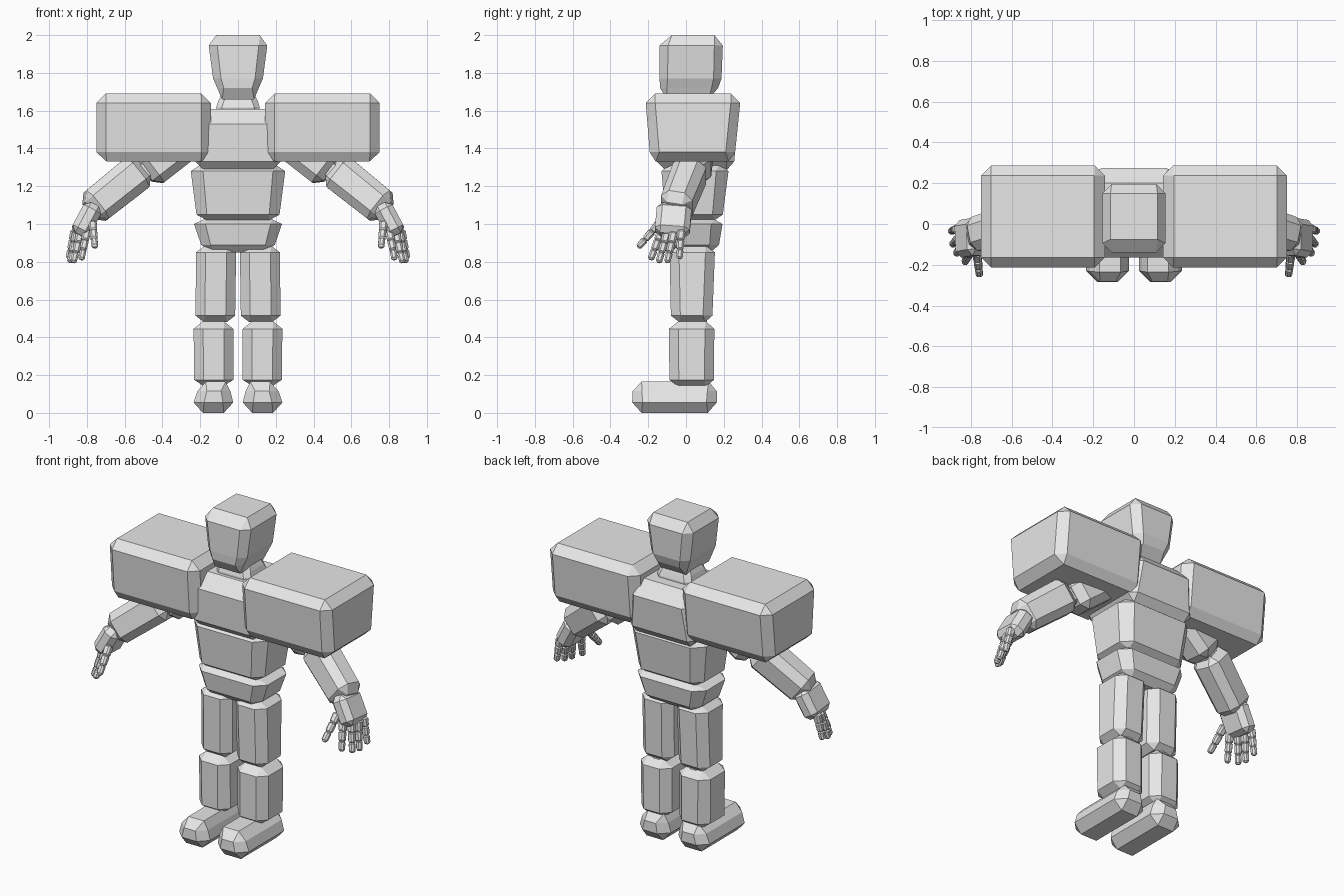
import bpy, bmesh
from mathutils import Matrix, Vector

grey = bpy.data.materials.new("plain grey")
grey.diffuse_color = (0.8, 0.8, 0.8, 1)


def loft(name, rings, matrix=Matrix()):
    """Stack of rectangles with cut corners: (z, x0, x1, y0, y1, corner cut)."""
    bm = bmesh.new()
    loops = []
    for z, x0, x1, y0, y1, c in rings:
        pts = [(x0 + c, y0), (x1 - c, y0), (x1, y0 + c), (x1, y1 - c),
               (x1 - c, y1), (x0 + c, y1), (x0, y1 - c), (x0, y0 + c)]
        loops.append([bm.verts.new((x, y, z)) for x, y in pts])
    for a, b in zip(loops, loops[1:]):
        for i in range(8):
            j = (i + 1) % 8
            bm.faces.new((a[i], a[j], b[j], b[i]))
    bm.faces.new(loops[0][::-1])
    bm.faces.new(loops[-1])
    bmesh.ops.remove_doubles(bm, verts=bm.verts, dist=0.0005)
    bm.transform(matrix)
    bmesh.ops.recalc_face_normals(bm, faces=bm.faces)
    mesh = bpy.data.meshes.new(name)
    bm.to_mesh(mesh)
    bm.free()
    mesh.materials.append(grey)
    obj = bpy.data.objects.new(name, mesh)
    bpy.context.collection.objects.link(obj)
    return obj


def bar(name, p0, p1, w, d, cut, mirror, end=1.0):
    """Bevelled bar from p0 to p1; w is thickness, d is depth, end scales the tip."""
    p0, p1 = Vector(p0), Vector(p1)
    z = (p1 - p0).normalized()
    x = Vector((0, 1, 0)).cross(z).normalized()
    y = z.cross(x)
    frame = Matrix((x, y, z)).transposed().to_4x4()
    frame.translation = p0
    length = (p1 - p0).length
    a, b = w / 2, d / 2
    e, f = a * end, b * end
    rings = [(0, cut - a, a - cut, cut - b, b - cut, 0),
             (cut, -a, a, -b, b, cut),
             (length - cut, -e, e, -f, f, cut * end),
             (length, cut - e, e - cut, cut - f, f - cut, 0)]
    return loft(name, rings, mirror @ frame)


# Head and neck
loft("head", [(1.66, -0.085, 0.085, -0.10, 0.12, 0.0),
              (1.72, -0.11, 0.11, -0.137, 0.17, 0.035),
              (1.77, -0.132, 0.132, -0.14, 0.188, 0.042),
              (1.945, -0.155, 0.155, -0.14, 0.195, 0.045),
              (2.0, -0.115, 0.115, -0.075, 0.15, 0.0)])
loft("neck", [(1.57, -0.115, 0.115, -0.07, 0.14, 0.03),
              (1.62, -0.115, 0.115, -0.07, 0.14, 0.03),
              (1.65, -0.105, 0.105, -0.06, 0.13, 0.03),
              (1.70, -0.08, 0.08, -0.04, 0.11, 0.03)])

# Torso
loft("chest", [(1.285, -0.18, 0.18, -0.11, 0.215, 0.0),
               (1.33, -0.225, 0.225, -0.155, 0.255, 0.04),
               (1.53, -0.20, 0.20, -0.165, 0.275, 0.04),
               (1.61, -0.15, 0.15, -0.09, 0.20, 0.0)])
loft("abdomen", [(1.02, -0.165, 0.165, -0.065, 0.15, 0.0),
                 (1.05, -0.22, 0.22, -0.11, 0.195, 0.055),
                 (1.28, -0.25, 0.25, -0.13, 0.225, 0.065),
                 (1.32, -0.19, 0.19, -0.08, 0.175, 0.0)])
loft("waist", [(0.99, -0.14, 0.14, -0.06, 0.14, 0.03),
               (1.06, -0.14, 0.14, -0.06, 0.14, 0.03)])
loft("pelvis", [(0.85, -0.13, 0.13, -0.05, 0.13, 0.0),
                (0.89, -0.195, 0.195, -0.09, 0.175, 0.05),
                (1.0, -0.233, 0.233, -0.105, 0.193, 0.06),
                (1.025, -0.18, 0.18, -0.06, 0.15, 0.0)])

# Finger base and tip positions
FINGERS = {"index_finger": ((-0.80, -0.13, 0.965), (-0.83, -0.188, 0.81)),
           "middle_finger": ((-0.835, -0.10, 0.955), (-0.872, -0.145, 0.795)),
           "ring_finger": ((-0.855, -0.065, 0.955), (-0.89, -0.10, 0.795)),
           "little_finger": ((-0.865, -0.025, 0.965), (-0.897, -0.035, 0.815)),
           "thumb": ((-0.77, -0.14, 1.005), (-0.757, -0.255, 0.875))}

for side, sx in (("right", 1), ("left", -1)):
    m = Matrix.Scale(sx, 4, (1, 0, 0))

    # Large shoulder block
    loft("shoulder_block_" + side,
         [(1.33, -0.695, -0.195, -0.16, 0.225, 0.0),
          (1.38, -0.75, -0.143, -0.192, 0.26, 0.05),
          (1.64, -0.75, -0.143, -0.213, 0.287, 0.05),
          (1.69, -0.70, -0.195, -0.165, 0.237, 0.0)], m)

    # Arm
    bar("upper_arm_" + side, (-0.22, 0.06, 1.48), (-0.49, 0.035, 1.27),
        0.20, 0.19, 0.045, m)
    bar("elbow_" + side, (-0.44, 0.04, 1.31), (-0.56, 0.01, 1.25),
        0.11, 0.11, 0.02, m)
    bar("forearm_" + side, (-0.505, 0.03, 1.295), (-0.785, -0.06, 1.07),
        0.20, 0.18, 0.045, m, 0.95)
    bar("wrist_" + side, (-0.73, -0.045, 1.11), (-0.795, -0.065, 1.04),
        0.08, 0.09, 0.02, m)

    # Hand with three-jointed fingers
    bar("palm_" + side, (-0.76, -0.06, 1.10), (-0.845, -0.075, 0.94),
        0.105, 0.185, 0.03, m)
    for finger, (base, tip) in FINGERS.items():
        base, tip = Vector(base), Vector(tip)
        for k in range(3):
            size = 0.044 - 0.004 * k
            bar(f"{finger}_{k + 1}_{side}", base.lerp(tip, k / 3 - 0.02),
                base.lerp(tip, (k + 1) / 3 + (0.02 if k < 2 else 0)),
                size, size, 0.010, m, 0.92)

    # Leg
    loft("thigh_" + side,
         [(0.48, -0.18, -0.06, -0.035, 0.10, 0.0),
          (0.515, -0.225, -0.015, -0.08, 0.14, 0.05),
          (0.85, -0.222, -0.01, -0.087, 0.153, 0.05),
          (0.885, -0.175, -0.06, -0.04, 0.105, 0.0)], m)
    loft("knee_" + side, [(0.44, -0.175, -0.075, -0.04, 0.11, 0.03),
                          (0.53, -0.175, -0.075, -0.04, 0.11, 0.03)], m)
    loft("shin_" + side,
         [(0.14, -0.18, -0.08, -0.04, 0.105, 0.0),
          (0.175, -0.232, -0.025, -0.088, 0.148, 0.05),
          (0.445, -0.235, -0.025, -0.09, 0.15, 0.05),
          (0.485, -0.185, -0.075, -0.04, 0.105, 0.0)], m)
    loft("ankle_" + side, [(0.11, -0.175, -0.075, -0.025, 0.10, 0.03),
                           (0.19, -0.175, -0.075, -0.025, 0.10, 0.03)], m)
    loft("foot_" + side,
         [(0.0, -0.185, -0.075, -0.235, 0.115, 0.0),
          (0.055, -0.235, -0.025, -0.285, 0.163, 0.055),
          (0.115, -0.215, -0.04, -0.283, 0.163, 0.05),
          (0.165, -0.17, -0.065, -0.235, 0.12, 0.0)], m)
